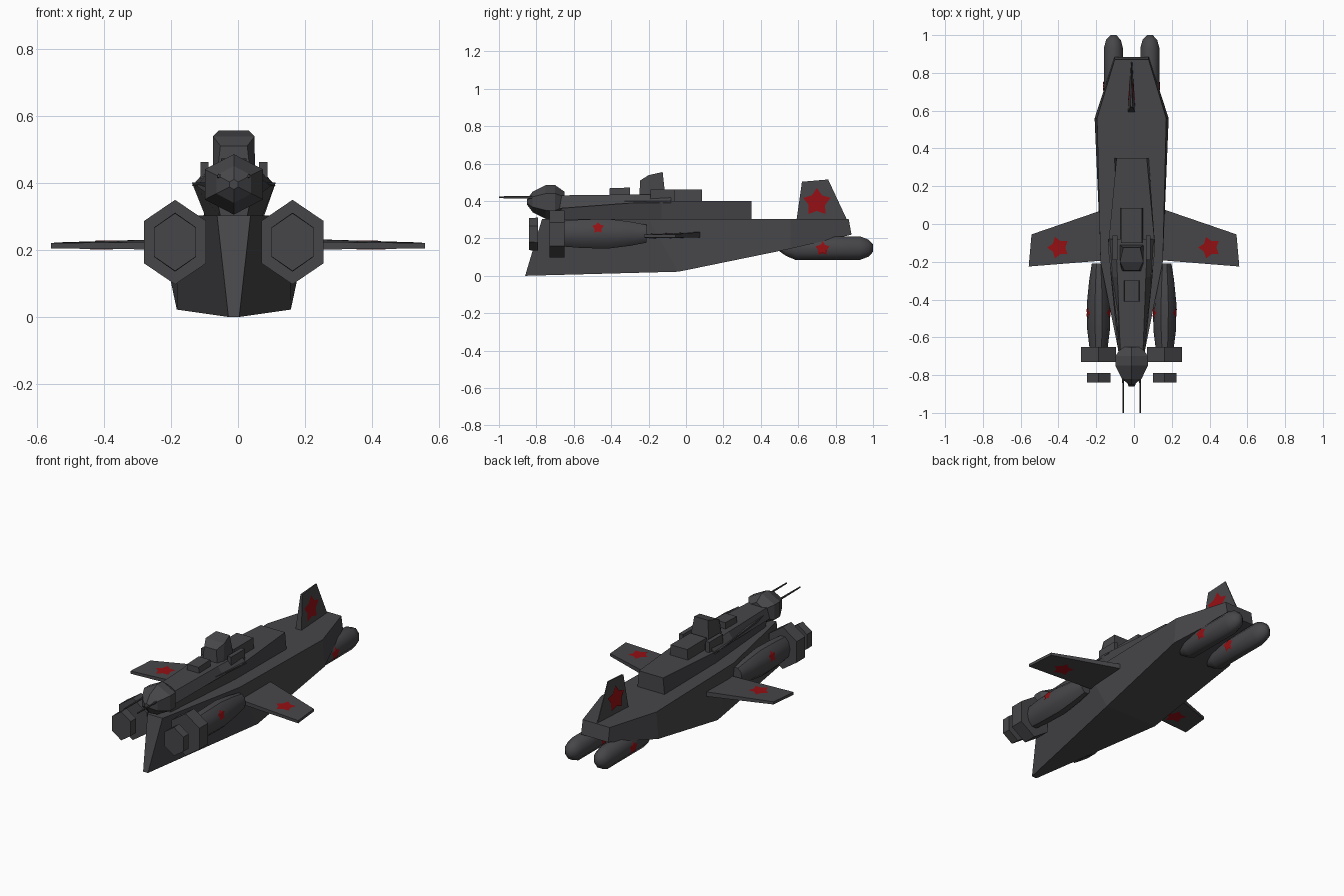
import bpy, bmesh, math
from mathutils import Vector
from mathutils.bvhtree import BVHTree

cube = bpy.data.objects.get("Cube")
if cube:
    bpy.data.objects.remove(cube, do_unlink=True)

CX = -0.0125  # centre plane of the fuselage


def material(name, rgb):
    m = bpy.data.materials.new(name)
    m.use_nodes = True
    m.diffuse_color = (*rgb, 1)
    m.node_tree.nodes["Principled BSDF"].inputs["Base Color"].default_value = (*rgb, 1)
    return m


GREY = material("dark_grey", (0.062, 0.062, 0.068))
RED = material("insignia_red", (0.3, 0.005, 0.007))


def add_object(name, bm, mat=GREY, smooth=None):
    bmesh.ops.recalc_face_normals(bm, faces=bm.faces)
    me = bpy.data.meshes.new(name)
    bm.to_mesh(me)
    bm.free()
    me.materials.append(mat)
    ob = bpy.data.objects.new(name, me)
    bpy.context.collection.objects.link(ob)
    if smooth:
        bpy.ops.object.select_all(action="DESELECT")
        ob.select_set(True)
        bpy.context.view_layer.objects.active = ob
        bpy.ops.object.shade_smooth_by_angle(angle=math.radians(smooth))
    return ob


def loft(name, rings, smooth=None):
    """Skin a list of equal-length point rings and cap both ends."""
    bm = bmesh.new()
    vs = [[bm.verts.new(p) for p in ring] for ring in rings]
    n = len(vs[0])
    for a, b in zip(vs, vs[1:]):
        for i in range(n):
            j = (i + 1) % n
            bm.faces.new((a[i], a[j], b[j], b[i]))
    bm.faces.new(vs[0])
    bm.faces.new(vs[-1])
    return add_object(name, bm, GREY, smooth)


def section(yt, ht, zt, yb, hb, zb):
    """Four-point hull section: top and bottom edge."""
    return [(CX - ht, yt, zt), (CX + ht, yt, zt), (CX + hb, yb, zb), (CX - hb, yb, zb)]


def turned(name, cx, cz, profile, sides, smooth=None, phase=0.5):
    """Body along y from (y, x radius, z radius) stations."""
    rings = []
    for y, rx, rz in profile:
        angles = [2 * math.pi * (i + phase) / sides for i in range(sides)]
        rings.append([(cx + rx * math.cos(a), y, cz + rz * math.sin(a)) for a in angles])
    return loft(name, rings, smooth)


def star(name, target, centre, normal, radius):
    """Thin five-pointed insignia draped on the target's surface."""
    tree = BVHTree.FromPolygons([v.co.copy() for v in target.data.vertices],
                                [tuple(p.vertices) for p in target.data.polygons])
    n = Vector(normal).normalized()
    along = Vector((0, 1, 0))
    up = along.cross(n).normalized()
    if up.z < 0 or abs(n.z) > 0.9:
        up = -up
    c = Vector(centre)

    def drape(r, a):
        p = c + along * r * math.sin(a) + up * r * math.cos(a)
        hit = tree.ray_cast(p + n * 0.3, -n)[0]
        return (hit if hit else p) + n * 0.004

    bm = bmesh.new()
    mid = bm.verts.new(drape(0, 0))
    previous = None
    for k in (0.33, 0.67, 1):
        ring = [bm.verts.new(drape(k * radius * (0.6 if i % 2 else 1), math.pi * i / 5))
                for i in range(10)]
        for i in range(10):
            j = (i + 1) % 10
            if previous:
                bm.faces.new((previous[i], previous[j], ring[j], ring[i]))
            else:
                bm.faces.new((mid, ring[i], ring[j]))
        previous = ring
    add_object(name, bm, RED)


# Hull with raked bow and tapered stern
loft("hull", [
    section(-0.77, 0.05, 0.303, -0.86, 0.016, 0),
    section(-0.2, 0.165, 0.303, -0.04, 0.17, 0.022),
    section(0.56, 0.183, 0.303, 0.56, 0.196, 0.145),
    section(0.87, 0.09, 0.303, 0.885, 0.09, 0.22),
])

# Raised deck, flared outward toward the top
loft("upper_deck", [
    section(-0.68, 0.06, 0.4, -0.68, 0.04, 0.3),
    section(-0.13, 0.125, 0.4, -0.13, 0.085, 0.3),
    section(0.35, 0.08, 0.4, 0.35, 0.09, 0.3),
])
loft("forward_spine", [
    section(-0.68, 0.06, 0.43, -0.68, 0.07, 0.36),
    section(-0.28, 0.075, 0.435, -0.28, 0.11, 0.39),
    section(-0.08, 0.085, 0.435, -0.08, 0.125, 0.39),
])

# Cabin, hatch and rear equipment box
loft("cabin", [
    section(-0.245, 0.04, 0.51, -0.25, 0.05, 0.42),
    section(-0.2, 0.062, 0.538, -0.21, 0.063, 0.42),
    section(-0.125, 0.045, 0.555, -0.11, 0.063, 0.42),
])
loft("hatch", [
    section(-0.41, 0.038, 0.468, -0.41, 0.042, 0.42),
    section(-0.3, 0.038, 0.472, -0.3, 0.042, 0.42),
])
loft("rear_box", [
    section(-0.1, 0.055, 0.462, -0.1, 0.06, 0.39),
    section(0.085, 0.055, 0.462, 0.085, 0.06, 0.39),
])

# Nose turret with twin barrels
turned("nose_turret", CX, 0.395, [
    (-0.85, 0.015, 0.015), (-0.82, 0.06, 0.055), (-0.75, 0.1, 0.09),
    (-0.7, 0.1, 0.09), (-0.65, 0.06, 0.055)], 6, None)

for side, label in ((1, "left"), (-1, "right")):
    turned(label + "_barrel", CX + side * 0.045, 0.42,
           [(-1, 0.004, 0.005), (-0.78, 0.006, 0.008)], 6)

    # Side rail beside the cabin
    x0, x1 = CX + side * 0.075, CX + side * 0.1
    loft(label + "_cabin_rail", [[(x0, y, 0.4), (x1, y, 0.4), (x1, y, 0.462), (x0, y, 0.462)]
                                 for y in (-0.19, -0.06)])

    # Engine nacelle with two hexagonal rings
    ex = CX + side * 0.175
    nacelle = turned(label + "_nacelle", ex, 0.225, [
        (-0.68, 0.045, 0.07), (-0.56, 0.06, 0.08), (-0.42, 0.062, 0.084),
        (-0.3, 0.05, 0.068), (-0.21, 0.036, 0.05)], 10, 40, 0)
    turned(label + "_engine_ring", ex, 0.223, [
        (-0.73, 0.107, 0.126), (-0.65, 0.107, 0.126)], 6)
    turned(label + "_front_ring", ex, 0.223, [
        (-0.84, 0.072, 0.086), (-0.79, 0.072, 0.088)], 6)
    for s, where in ((1, "outer"), (-1, "inner")):
        d = side * s
        star(f"{label}_nacelle_{where}_star", nacelle,
             (ex + d * 0.05, -0.47, 0.253), (d * 0.85, 0, 0.5), 0.033)

    # Wing
    root, tip = side * 0.12, side * 0.5575
    wing = loft(label + "_wing", [
        [(root, -0.19, 0.2), (root, 0.09, 0.205), (root, 0.09, 0.235), (root, -0.19, 0.225)],
        [(tip, -0.225, 0.204), (tip - side * 0.015, -0.055, 0.206),
         (tip - side * 0.015, -0.055, 0.222), (tip, -0.225, 0.22)]])
    for n, where in ((1, "top"), (-1, "bottom")):
        star(f"{label}_wing_{where}_star", wing, (side * 0.4, -0.125, 0.215), (0, 0, n), 0.06)

    # Rear pod slung under the stern
    px = CX + side * 0.0965
    pod = turned(label + "_rear_pod", px, 0.148, [
        (0.495, 0.012, 0.015), (0.535, 0.038, 0.045), (0.585, 0.055, 0.068),
        (0.93, 0.055, 0.068), (0.975, 0.042, 0.05), (1, 0.016, 0.022)], 8, 50)
    for d, where in ((1, "left"), (-1, "right")):
        star(f"{label}_pod_{where}_star", pod, (px + d * 0.05, 0.73, 0.145), (d, 0, 0), 0.04)

# Tail fin, thick at the leading edge
fin = loft("tail_fin", [
    [(CX - 0.02, 0.59, 0.29), (CX + 0.02, 0.59, 0.29), (CX + 0.003, 0.865, 0.29),
     (CX - 0.003, 0.865, 0.29)],
    [(CX - 0.006, 0.62, 0.503), (CX + 0.006, 0.62, 0.503), (CX + 0.002, 0.76, 0.515),
     (CX - 0.002, 0.76, 0.515)]])
for d, where in ((1, "left"), (-1, "right")):
    star(f"fin_{where}_star", fin, (CX, 0.7, 0.393), (d, 0, 0), 0.077)
